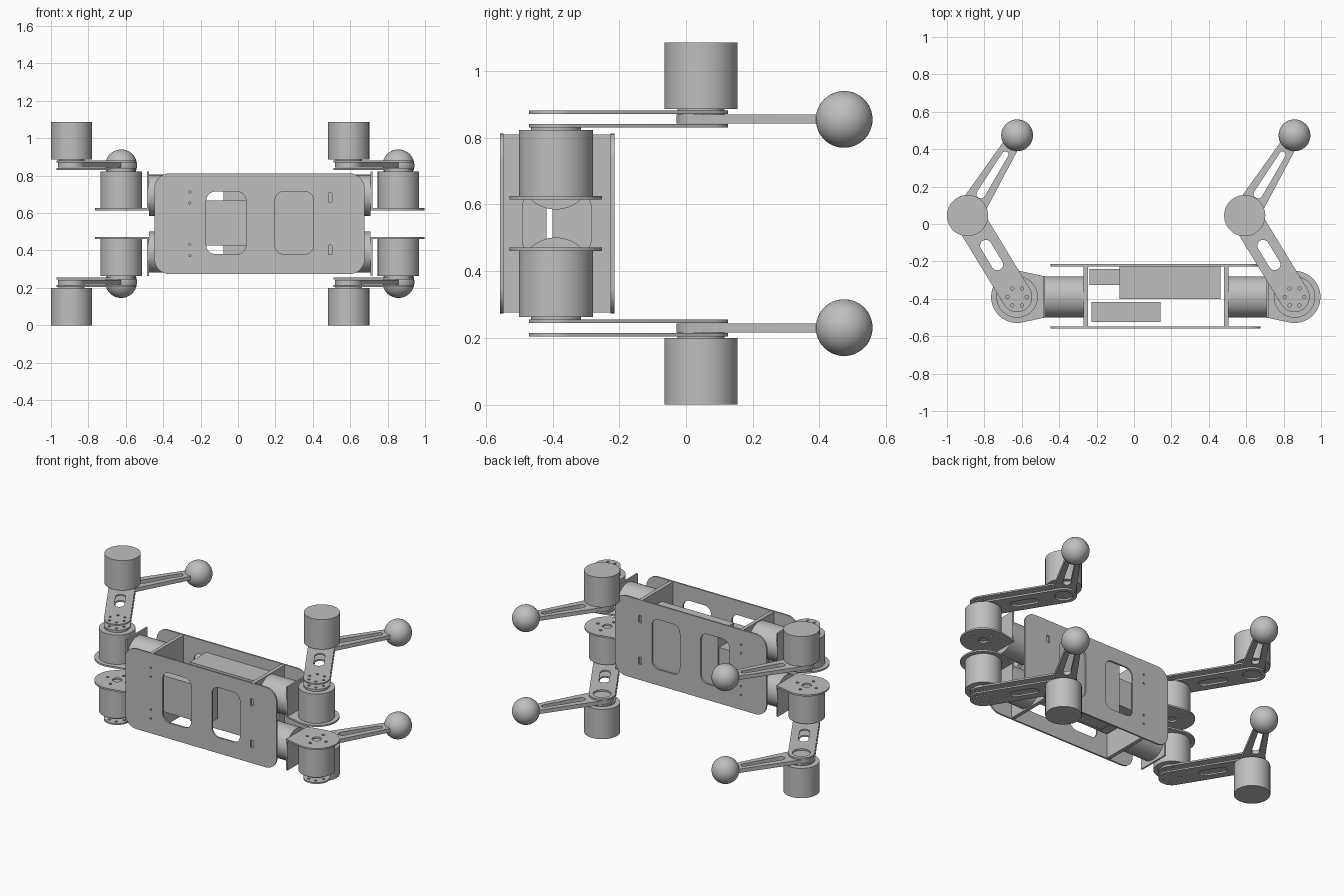
import bpy, bmesh, math
from mathutils import Matrix, Vector

if "Cube" in bpy.data.objects:
    bpy.data.objects.remove(bpy.data.objects["Cube"])

MID = 0.543      # height of the horizontal symmetry plane
HIP_Y = -0.39    # y of the hip axes
grey = bpy.data.materials.new("plain grey")
grey.diffuse_color = (0.52, 0.52, 0.52, 1)
grey.use_nodes = True
grey.node_tree.nodes["Principled BSDF"].inputs["Base Color"].default_value = grey.diffuse_color


def finish(name, bm):
    bmesh.ops.remove_doubles(bm, verts=bm.verts, dist=1e-5)
    bmesh.ops.recalc_face_normals(bm, faces=bm.faces)
    me = bpy.data.meshes.new(name)
    bm.to_mesh(me)
    bm.free()
    me.materials.append(grey)
    ob = bpy.data.objects.new(name, me)
    bpy.context.collection.objects.link(ob)
    return ob


def box(name, x, y, z):
    bm = bmesh.new()
    bmesh.ops.create_cube(bm, size=1)
    for v in bm.verts:
        v.co = [(a[0] + a[1]) / 2 + c * (a[1] - a[0]) for a, c in zip((x, y, z), v.co)]
    return finish(name, bm)


def cylinder(name, p, q, r):
    p, q = Vector(p), Vector(q)
    bm = bmesh.new()
    rot = (q - p).to_track_quat('Z', 'Y').to_matrix().to_4x4()
    bmesh.ops.create_cone(bm, cap_ends=True, segments=64, radius1=r, radius2=r,
                          depth=(q - p).length, matrix=Matrix.Translation((p + q) / 2) @ rot)
    return finish(name, bm)


def arc(c, r, a0, a1, n=24):
    return [(c[0] + r * math.cos(a0 + (a1 - a0) * i / n),
             c[1] + r * math.sin(a0 + (a1 - a0) * i / n)) for i in range(n + 1)]


def circle(c, r, n=24):
    return arc(c, r, 0, 2 * math.pi, n)[:-1]


def ring(c, pitch, r, n):
    return [circle(p, r, 10) for p in circle(c, pitch, n)]


def rounded(u0, u1, v0, v1, r):
    h = math.pi / 2
    corners = [(u1 - r, v1 - r), (u0 + r, v1 - r), (u0 + r, v0 + r), (u1 - r, v0 + r)]
    return [p for i, c in enumerate(corners) for p in arc(c, r, i * h, (i + 1) * h, 8)]


def link(c0, r0, c1, r1):
    # outline wrapped around two circles
    d = Vector(c1) - Vector(c0)
    ang, a = math.atan2(d.y, d.x), math.acos((r0 - r1) / d.length)
    return arc(c0, r0, ang + a, ang + 2 * math.pi - a) + arc(c1, r1, ang - a, ang + a)


def along(c0, c1, t):
    return tuple(Vector(c0).lerp(Vector(c1), t))


def plate(name, loops, w0, w1, axes="xyz"):
    # flat sheet: first loop is the outline, the rest are holes
    cu = bpy.data.curves.new(name, 'CURVE')
    cu.dimensions, cu.fill_mode = '2D', 'BOTH'
    cu.extrude = abs(w1 - w0) / 2
    for loop in loops:
        s = cu.splines.new('POLY')
        s.points.add(len(loop) - 1)
        for pt, (u, v) in zip(s.points, loop):
            pt.co = (u, v, 0, 1)
        s.use_cyclic_u = True
    tmp = bpy.data.objects.new(name + " outline", cu)
    bpy.context.collection.objects.link(tmp)
    dg = bpy.context.evaluated_depsgraph_get()
    me = bpy.data.meshes.new_from_object(tmp.evaluated_get(dg))
    bm = bmesh.new()
    bm.from_mesh(me)
    bpy.data.objects.remove(tmp)
    bpy.data.curves.remove(cu)
    bpy.data.meshes.remove(me)
    for v in bm.verts:
        uvw = (v.co.x, v.co.y, v.co.z + (w0 + w1) / 2)
        v.co = [uvw[axes.index(a)] for a in "xyz"]
    return finish(name, bm)


# Body side panels with windows, tab slots and screw holes
panel = [rounded(-0.447, 0.677, 0.274, 0.812, 0.08),
         rounded(-0.17, 0.043, 0.38, 0.715, 0.05),
         rounded(0.197, 0.405, 0.38, 0.715, 0.05)]
for s in (-1, 1):
    panel.append(rounded(0.483, 0.502, MID + s * 0.14 - 0.025, MID + s * 0.14 + 0.025, 0.003))
    panel += [circle((-0.258, MID + s * h), 0.006, 10) for h in (0.11, 0.17)]
plate("front_panel", panel, -0.558, -0.547, "xzy")
plate("back_panel", panel, -0.226, -0.215, "xzy")

# Body end walls
wall = [[(-0.547, 0.276), (-0.226, 0.276), (-0.226, 0.81), (-0.547, 0.81)],
        rounded(-0.49, -0.285, 0.46, 0.626, 0.03)]
plate("left_end_wall", wall, -0.27, -0.246, "yzx")
plate("right_end_wall", wall, 0.48, 0.505, "yzx")

# Electronics inside the body
box("battery_block", (-0.078, 0.462), (-0.40, -0.228), (0.345, 0.741))
box("small_circuit_block", (-0.238, -0.078), (-0.325, -0.24), (0.45, 0.636))
box("controller_block", (-0.228, 0.142), (-0.525, -0.418), (0.426, 0.668))

# Legs: side name, hip x, knee x, direction from hip to body, end wall x
for side, hx, kx, d, wx in (("left", -0.625, -0.89, 1, -0.27), ("right", 0.858, 0.592, -1, 0.505)):
    hip, knee, foot = (hx, HIP_Y), (kx, 0.045), (hx, 0.474)
    for level, s in (("upper", 1), ("lower", -1)):
        tag = f"{side}_{level}_"

        def z(h):
            return MID + s * h

        def upright(name, c, h0, h1, r):
            cylinder(tag + name, (*c, z(h0)), (*c, z(h1)), r)

        # sideways motor on the end wall
        bx = hx + d * 0.15
        cylinder(tag + "roll_motor", (wx, HIP_Y, z(0.152)), (bx, HIP_Y, z(0.152)), 0.11)

        # hip bracket: upright plate and round flange
        box(tag + "bracket_plate", sorted((bx, bx - d * 0.011)), (HIP_Y - 0.11, HIP_Y + 0.11),
            sorted((z(0.073), z(0.28))))
        flange = arc((0, 0), 0.139, 1.36, 2 * math.pi - 1.36, 40) + [(0.149, -0.11), (0.149, 0.11)]
        flange = [(hx + d * u, HIP_Y + v) for u, v in flange]
        plate(tag + "bracket_flange", [flange, circle(hip, 0.03)] + ring(hip, 0.07, 0.01, 4),
              z(0.072), z(0.083))

        # hip motor and its output disc
        upright("hip_motor", hip, 0.083, 0.28, 0.111)
        upright("hip_output_disc", hip, 0.28, 0.287, 0.075)

        # upper leg: a pair of slotted plates
        slot = link(along(hip, knee, 0.4), 0.031, along(hip, knee, 0.63), 0.031)
        outline = link(hip, 0.081, knee, 0.081)
        screws = ring(hip, 0.052, 0.009, 6)
        plate(tag + "thigh_inner_plate", [outline, slot, circle(knee, 0.055)] + screws,
              z(0.287), z(0.298))
        plate(tag + "thigh_outer_plate", [outline, slot] + screws, z(0.328), z(0.338))

        # knee motor
        upright("knee_output_disc", knee, 0.326, 0.343, 0.07)
        upright("knee_motor", knee, 0.343, 0.543, 0.11)

        # lower leg: tapered slotted bar
        shin_slot = link(along(knee, foot, 0.27), 0.024, along(knee, foot, 0.76), 0.017)
        plate(tag + "shin", [link(knee, 0.073, foot, 0.04), shin_slot], z(0.3), z(0.326))

        # ball foot
        bm = bmesh.new()
        bmesh.ops.create_uvsphere(bm, u_segments=48, v_segments=24, radius=0.085,
                                  matrix=Matrix.Translation((*foot, z(0.312))))
        finish(tag + "ball_foot", bm)

# Smooth shading with sharp edges kept
bpy.ops.object.select_all(action='SELECT')
bpy.context.view_layer.objects.active = bpy.context.selected_objects[0]
bpy.ops.object.shade_smooth_by_angle(angle=math.radians(30))
